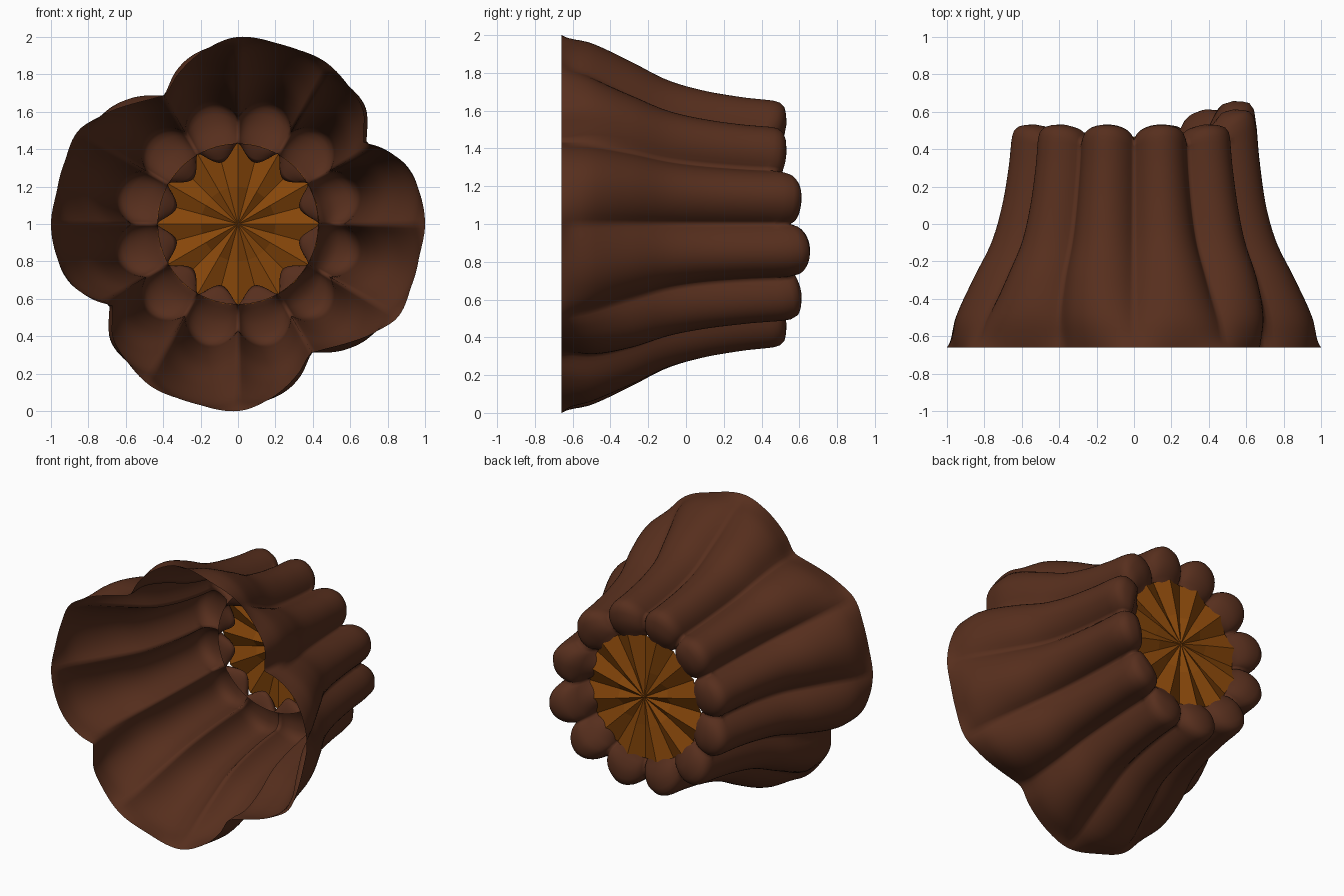
import bpy, bmesh, math

if "Cube" in bpy.data.objects:
    bpy.data.objects.remove(bpy.data.objects["Cube"])

LOBES, STEPS = 12, 20
N = LOBES * STEPS


def curve(pts, x):
    """Smooth interpolation through (x, value) points."""
    if x <= pts[0][0]:
        return pts[0][1]
    for i in range(len(pts) - 1):
        (x0, a), (x1, b) = pts[i], pts[i + 1]
        if x <= x1:
            def slope(k):
                p, q = pts[max(k - 1, 0)], pts[min(k + 1, len(pts) - 1)]
                return (q[1] - p[1]) / (q[0] - p[0])
            h = x1 - x0
            t = (x - x0) / h
            return ((2*t**3 - 3*t**2 + 1) * a + (t**3 - 2*t**2 + t) * h * slope(i)
                    + (3*t**2 - 2*t**3) * b + (t**3 - t**2) * h * slope(i + 1))
    return pts[-1][1]


def lobe(a, power, soft=.14):
    """0 in a groove, 1 on a lobe crest, with a rounded groove floor."""
    s = math.sqrt(math.sin(6 * a) ** 2 + soft ** 2) - soft
    return (s / (math.sqrt(1 + soft ** 2) - soft)) ** power


def make(name, bm, color, smooth):
    bmesh.ops.recalc_face_normals(bm, faces=bm.faces)
    me = bpy.data.meshes.new(name)
    bm.to_mesh(me)
    bm.free()
    for p in me.polygons:
        p.use_smooth = smooth
    mat = bpy.data.materials.new(name + "_material")
    mat.diffuse_color = color
    mat.use_nodes = True
    mat.node_tree.nodes["Principled BSDF"].inputs["Base Color"].default_value = mat.diffuse_color
    me.materials.append(mat)
    ob = bpy.data.objects.new(name, me)
    bpy.context.collection.objects.link(ob)
    return ob


# Flare radius along the axis, pinwheel strength and groove depth
FLARE = [(-.66, 1), (-.6, 1), (-.5, .985), (-.3, .89), (-.1, .785), (.1, .725), (.3, .69), (.44, .675)]
PINWHEEL = [(-.66, 1), (-.55, .75), (-.4, .42), (-.2, .15), (.1, 0), (.44, 0)]
GROOVE = [(-.66, .0), (-.6, .04), (-.4, .10), (-.1, .14), (.2, .155), (.44, .155)]
# Two of the four rim petals, repeated by half a turn: angle, radius
RIM = [(33, .80), (37, .84), (42, .90), (50, .94), (62, .985), (75, .985), (90, 1.0),
       (101, .945), (112, .86), (118, .80), (122, .80), (130, .845), (142, .935), (150, .99),
       (160, .985), (170, .985), (180, 1.0), (190, .985), (199, .95), (207, .88), (213, .80)]
# Rounded lobe ends: lobe r, lobe y, groove r, groove y, stretch share
TIP = [(.670, .47, .573, .41, .6), (.66, .50, .565, .425, .9), (.635, .522, .555, .437, 1),
       (.60, .530, .54, .445, 1), (.55, .532, .52, .45, 1), (.50, .523, .49, .45, .95),
       (.455, .50, .465, .445, .6), (.41, .475, .455, .437, .25), (.36, .455, .45, .43, .05),
       (.34, .435, .445, .42, 0), (.36, .41, .435, .405, 0), (.43, .39, .43, .39, 0)]
# Extra length of the three longer lobes, by lobe number
LONG = {10: .08, 11: .125, 0: .08}


def stretch(j, a):
    i = j // STEPS
    side = -1 if j % STEPS < STEPS / 2 else 1
    here, near = LONG.get(i, 0), LONG.get((i + side) % LOBES, 0)
    mid = (here + near) / 2
    return mid + (here - mid) * lobe(a, .4)


rows = []
ys = [-.66, -.645, -.625, -.6] + [-.56 + .04 * i for i in range(26)]
for y in ys:
    row = []
    for j in range(N):
        a = 2 * math.pi * j / N
        w = curve(PINWHEEL, y)
        petal = curve(RIM, (math.degrees(a) - 33) % 180 + 33)
        r = curve(FLARE, y) * (1 - w + w * petal) * (1 - curve(GROOVE, y) * (1 - lobe(a, .72)))
        yy = y - (1 - lobe(a, .4)) * .03 * max(0, (y - .2) / .24)
        row.append((a, r, yy, .6 * max(0, (y - .1) / .34)))
    rows.append(row)
for lr, ly, gr, gy, s in TIP:
    row = []
    for j in range(N):
        a = 2 * math.pi * j / N
        row.append((a, gr + (lr - gr) * lobe(a, .72), gy + (ly - gy) * lobe(a, .4), s))
    rows.append(row)

# Fluted shell; the lobes on one side reach further back
bm = bmesh.new()
rings = []
for row in rows:
    rings.append([bm.verts.new((r * math.cos(a), y + s * stretch(j, a), 1 + r * math.sin(a)))
                  for j, (a, r, y, s) in enumerate(row)])
for p, q in zip(rings, rings[1:]):
    for j in range(N):
        k = (j + 1) % N
        bm.faces.new((p[j], p[k], q[k], q[j]))
make("fluted_shell", bm, (.095, .028, .0125, 1), True)

# Pleated disc closing the narrow end
bm = bmesh.new()
center = bm.verts.new((0, .465, 1))
inner, rim = [], []
for i in range(24):
    a = math.pi * i / 12
    c, s = math.cos(a), math.sin(a)
    inner.append(bm.verts.new((.2 * c, .45 if i % 2 == 0 else .485, 1 + .2 * s)))
    rim.append(bm.verts.new((.435 * c, .45 if i % 2 == 0 else .492, 1 + .435 * s)))
for i in range(24):
    k = (i + 1) % 24
    bm.faces.new((center, inner[i], inner[k]))
    bm.faces.new((inner[i], rim[i], rim[k], inner[k]))
make("pleated_disc", bm, (.24, .062, .003, 1), False)
